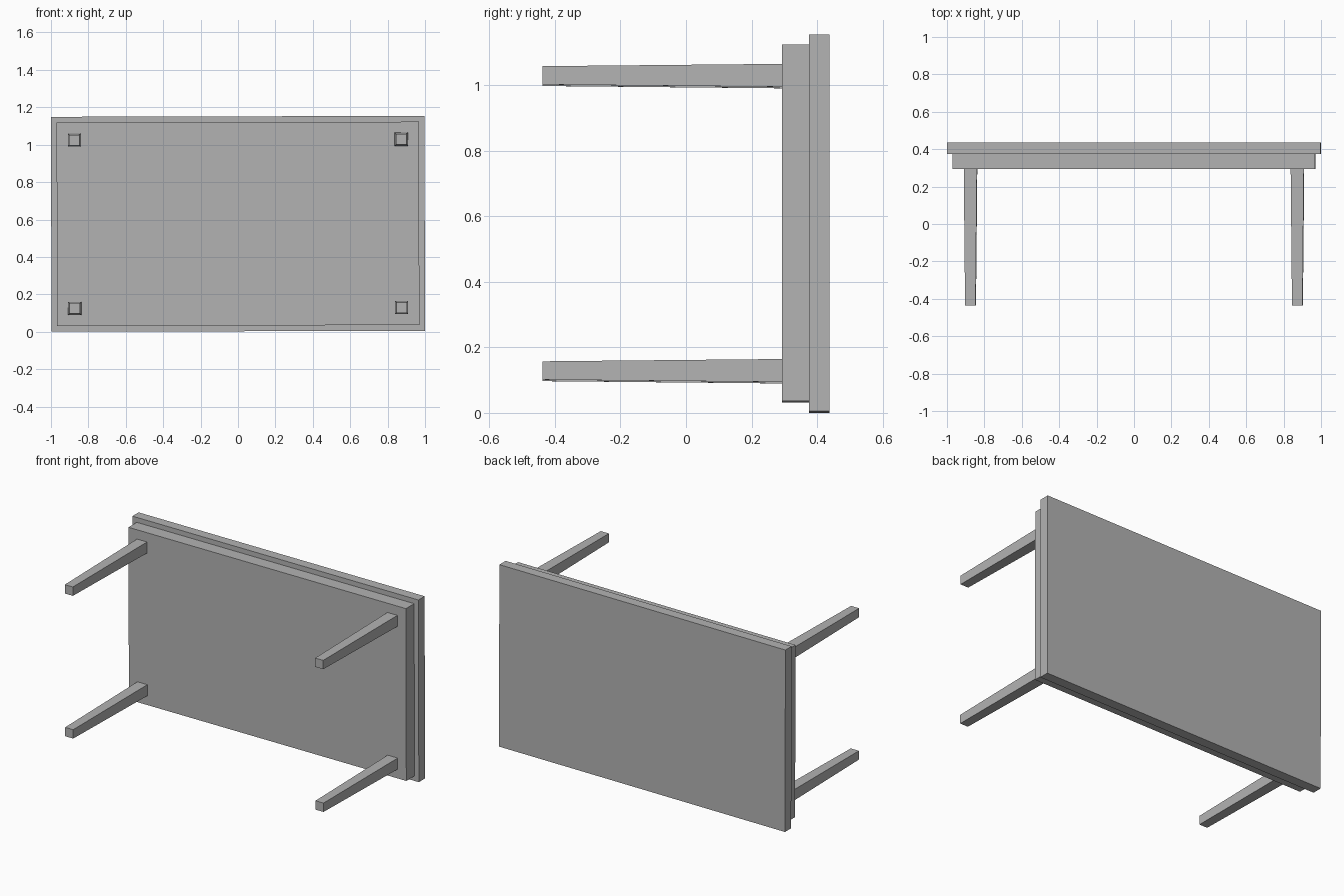
import bpy
import bmesh
from mathutils import Matrix, Vector

cube = bpy.data.objects.get("Cube")
if cube:
    bpy.data.objects.remove(cube, do_unlink=True)

GREY = (0.45, 0.45, 0.45, 1.0)
grey = bpy.data.materials.new("plain grey")
grey.use_nodes = True
grey.diffuse_color = GREY
grey.node_tree.nodes["Principled BSDF"].inputs["Base Color"].default_value = GREY

# The table lies on its side with a barely noticeable lean
MID_Z = 0.577
LEAN = Matrix.Translation((0, 0, MID_Z)) @ Matrix.Rotation(-0.0025, 4, "Y")


def block(name, x, z, y_front, y_back, size_back, front_scale=1.0):
    """Box running along y, optionally tapered towards its front end."""
    bm = bmesh.new()
    bmesh.ops.create_cube(bm, size=1.0)
    for v in bm.verts:
        front = v.co.y < 0
        s = front_scale if front else 1.0
        v.co = Vector((x + v.co.x * size_back[0] * s,
                       y_front if front else y_back,
                       z + v.co.z * size_back[1] * s))
    bm.transform(LEAN)
    mesh = bpy.data.meshes.new(name)
    bm.to_mesh(mesh)
    bm.free()
    mesh.materials.append(grey)
    obj = bpy.data.objects.new(name, mesh)
    bpy.context.collection.objects.link(obj)
    return obj


# Table top and the apron beneath it
block("table_top", 0, 0, 0.375, 0.437, (1.997, 1.149))
block("apron", 0, 0, 0.293, 0.375, (1.937, 1.087))

# Four square tapered legs
for side, x in (("left", 0.874), ("right", -0.874)):
    for level, z in (("upper", 0.45), ("lower", -0.45)):
        block(f"{level}_{side}_leg", x, z, -0.437, 0.293, (0.07, 0.07), 0.8)
